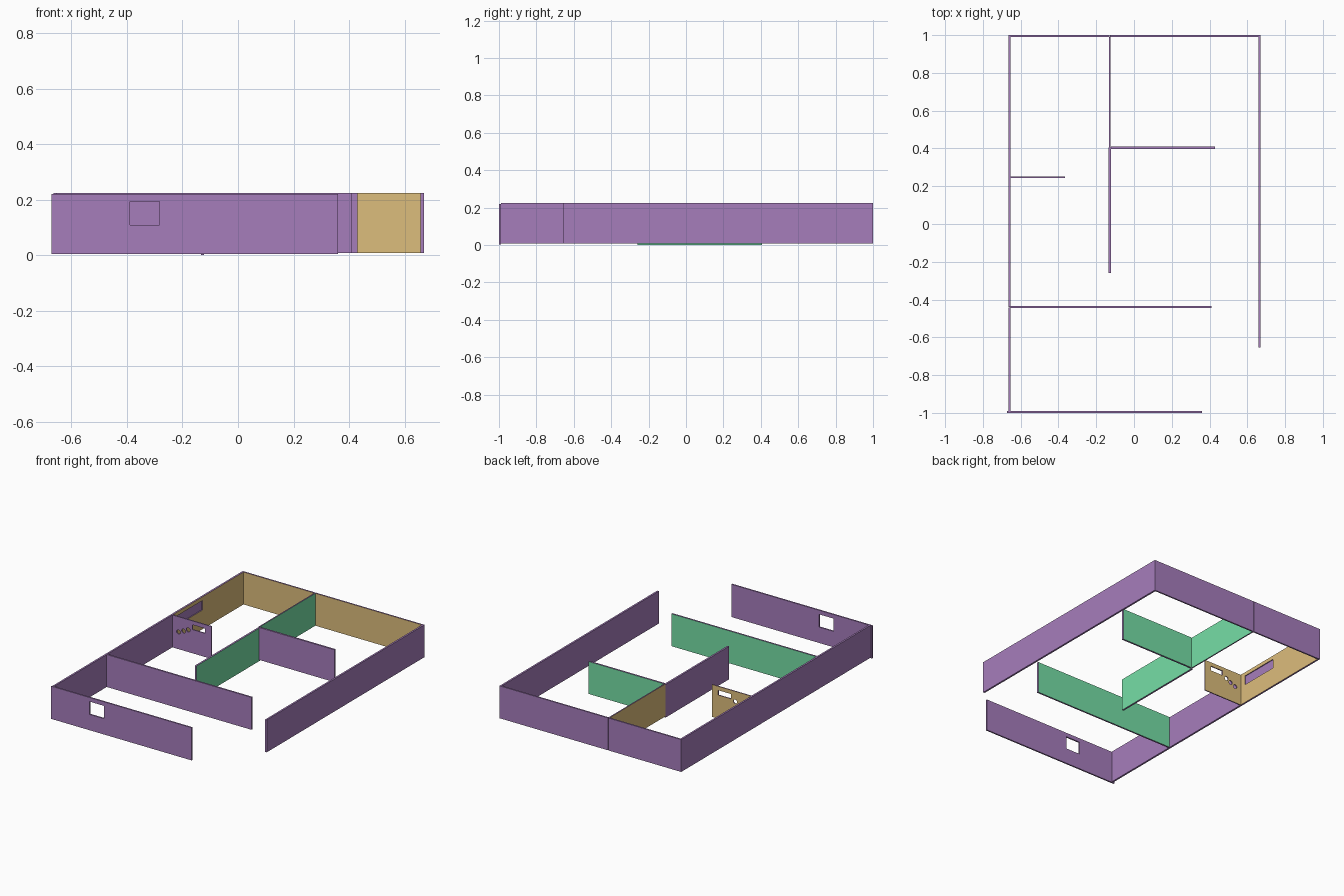
import bpy, bmesh, math
from mathutils import Vector

if "Cube" in bpy.data.objects:
    bpy.data.objects.remove(bpy.data.objects["Cube"])


def material(name, rgb):
    m = bpy.data.materials.new(name)
    m.diffuse_color = (*rgb, 1)
    m.use_nodes = True
    m.node_tree.nodes["Principled BSDF"].inputs["Base Color"].default_value = m.diffuse_color
    return m


PURPLE = material("purple_paint", (0.38, 0.205, 0.50))
YELLOW = material("yellow_paint", (0.72, 0.51, 0.20))
GREEN = material("green_paint", (0.18, 0.73, 0.38))
MATS = [PURPLE, YELLOW, GREEN]
DIRS = {"+x": Vector((1, 0, 0)), "-x": Vector((-1, 0, 0)),
        "+y": Vector((0, 1, 0)), "-y": Vector((0, -1, 0))}
Z0, Z1 = 0.008, 0.223


def wall(name, x0, x1, y0, y1, z0=Z0, z1=Z1, paint=None, split_y=None):
    """Box wall; paint maps a side to a colour, split_y limits it to the part beyond."""
    bm = bmesh.new()
    bmesh.ops.create_cube(bm, size=1)
    for v in bm.verts:
        v.co = Vector(((x0 + x1) / 2 + v.co.x * (x1 - x0),
                       (y0 + y1) / 2 + v.co.y * (y1 - y0),
                       (z0 + z1) / 2 + v.co.z * (z1 - z0)))
    if split_y is not None:
        bmesh.ops.bisect_plane(bm, geom=bm.verts[:] + bm.edges[:] + bm.faces[:],
                               plane_co=(0, split_y, 0), plane_no=(0, 1, 0))
    bm.normal_update()
    for f in bm.faces:
        for side, mat in (paint or {}).items():
            beyond = split_y is None or f.calc_center_median().y > split_y
            if f.normal.dot(DIRS[side]) > 0.9 and beyond:
                f.material_index = MATS.index(mat)
    me = bpy.data.meshes.new(name)
    bm.to_mesh(me)
    bm.free()
    for m in MATS:
        me.materials.append(m)
    ob = bpy.data.objects.new(name, me)
    bpy.context.collection.objects.link(ob)
    return ob


def cut(target, cutter):
    """Cut an opening and drop the cutter."""
    cutter.hide_render = True
    mod = target.modifiers.new("opening", "BOOLEAN")
    mod.operation = "DIFFERENCE"
    mod.solver = "EXACT"
    mod.object = cutter
    bpy.context.view_layer.objects.active = target
    bpy.ops.object.modifier_apply(modifier=mod.name)
    bpy.data.objects.remove(cutter)


# Outer walls
front = wall("front_wall", -0.672, 0.36, -1.0, -0.99, 0.003, 0.22)
cut(front, wall("window_cutter", -0.39, -0.283, -1.1, -0.9, 0.108, 0.193))
wall("left_wall_front", -0.665, -0.653, -0.99, -0.441)
left = wall("left_wall_back", -0.665, -0.653, -0.439, 0.99,
            paint={"+x": YELLOW}, split_y=0.247)
wall("back_wall_left", -0.665, -0.130, 0.99, 1.0, paint={"-y": YELLOW})
wall("back_wall_right", -0.127, 0.670, 0.99, 1.0, paint={"-y": YELLOW})
wall("right_wall", 0.658, 0.670, -0.655, 0.99)

# Shallow recess on the inside of the left wall
cut(left, wall("recess_cutter", -0.659, -0.6, 0.29, 0.56, 0.135, 0.198))

# Inner walls
wall("front_partition", -0.653, 0.41, -0.445, -0.434, paint={"+y": GREEN})
wall("divider_back", -0.133, -0.125, 0.405, 0.99,
     paint={"+x": GREEN, "-x": YELLOW})
wall("divider_front", -0.134, -0.122, -0.26, 0.405, 0.0, 0.219,
     paint={"+x": GREEN})
wall("cross_partition", -0.122, 0.43, 0.397, 0.409, paint={"+y": GREEN})
short = wall("short_partition", -0.653, -0.365, 0.244, 0.251, paint={"+y": YELLOW})

# Slot and rising row of round holes in the short partition
cut(short, wall("slot_cutter", -0.505, -0.412, 0.2, 0.3, 0.165, 0.197))
for x, z in ((-0.608, 0.122), (-0.571, 0.138), (-0.537, 0.155)):
    bpy.ops.mesh.primitive_cylinder_add(vertices=16, radius=0.014, depth=0.1,
                                        location=(x, 0.247, z),
                                        rotation=(math.pi / 2, 0, 0))
    hole = bpy.context.object
    hole.data.materials.append(PURPLE)
    cut(short, hole)
